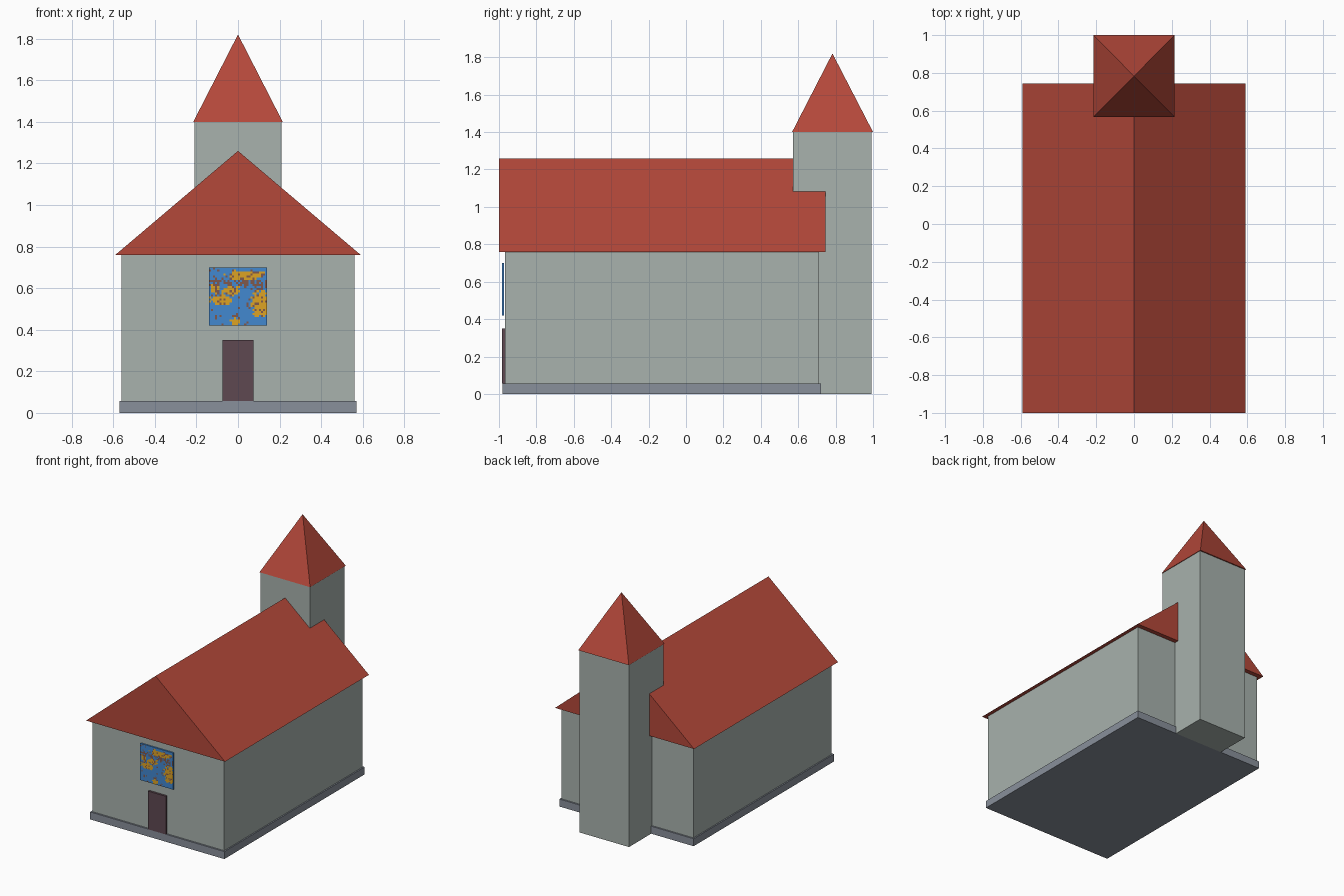
import bpy, bmesh, random
from mathutils import Vector

if "Cube" in bpy.data.objects:
    bpy.data.objects.remove(bpy.data.objects["Cube"])

random.seed(4)


def material(name, rgb):
    """Flat colour given as sRGB 0-255, stored linear."""
    m = bpy.data.materials.new(name)
    lin = [((c / 255 + 0.055) / 1.055) ** 2.4 for c in rgb]
    m.diffuse_color = (*lin, 1)
    m.use_nodes = True
    m.node_tree.nodes["Principled BSDF"].inputs["Base Color"].default_value = m.diffuse_color
    return m


WALL = material("pale grey green plaster", (168, 178, 173))
ROOF = material("red tile", (180, 72, 58))
STONE = material("blue grey stone", (137, 144, 155))
DOOR = material("dark plum wood", (94, 72, 81))
BLUE = material("blue glass", (66, 136, 208))
GOLD = material("gold glass", (222, 164, 36))
BROWN = material("brown glass", (128, 88, 76))


def finish(name, bm, *mats):
    bmesh.ops.recalc_face_normals(bm, faces=bm.faces)
    me = bpy.data.meshes.new(name)
    bm.to_mesh(me)
    bm.free()
    ob = bpy.data.objects.new(name, me)
    bpy.context.collection.objects.link(ob)
    for m in mats:
        me.materials.append(m)
    return ob


def box_mesh(hx, y0, y1, z0, z1):
    """Box centred on x = 0."""
    bm = bmesh.new()
    bmesh.ops.create_cube(bm, size=1)
    for v in bm.verts:
        v.co = (v.co.x * 2 * hx,
                y0 if v.co.y < 0 else y1,
                z0 if v.co.z < 0 else z1)
    return bm


def box(name, mat, *dims):
    return finish(name, box_mesh(*dims), mat)


def roof(name, hx, y0, y1, z0, z1, ridge):
    """Eaves rectangle rising to the points listed as ridge y values."""
    bm = box_mesh(hx, y0, y1, z0, z1)
    for v in bm.verts:
        if v.co.z > z0 + 1e-4:
            v.co.x = 0
            v.co.y = ridge[0] if v.co.y < (y0 + y1) / 2 else ridge[1]
    bmesh.ops.remove_doubles(bm, verts=bm.verts, dist=1e-4)
    bmesh.ops.dissolve_degenerate(bm, edges=bm.edges, dist=1e-4)
    return finish(name, bm, ROOF)


# Nave
box("foundation", STONE, 0.57, -0.98, 0.722, 0, 0.057)
box("nave_walls", WALL, 0.56, -0.967, 0.71, 0.05, 0.765)
roof("nave_roof", 0.59, -1.0, 0.745, 0.76, 1.26, (-1.0, 0.745))

# Bell tower at the back
box("tower", WALL, 0.21, 0.571, 0.991, 0, 1.402)
roof("tower_roof", 0.215, 0.567, 1.0, 1.40, 1.82, (0.783, 0.783))

# Front door
box("door", DOOR, 0.075, -0.983, -0.966, 0.057, 0.35)

# Stained glass: front face cut into small panes
N, W, Z0, Z1 = 28, 0.14, 0.42, 0.70
box("window_panel", BLUE, W, -0.985, -0.974, Z0, Z1)
bm = bmesh.new()
bmesh.ops.create_grid(bm, x_segments=N, y_segments=N, size=0.5)
# Gold patches: centre u, centre v, radius u, radius v
patches = [(0.62, 0.86, 0.34, 0.10), (0.88, 0.38, 0.16, 0.26),
           (0.20, 0.44, 0.20, 0.10), (0.38, 0.60, 0.16, 0.09),
           (0.45, 0.06, 0.09, 0.07), (0.10, 0.62, 0.09, 0.10)]
for f in bm.faces:
    c = f.calc_center_median()
    u, v = c.x + 0.5, c.y + 0.5
    gold = any(((u - a) / ra) ** 2 + ((v - b) / rb) ** 2 < random.uniform(0.4, 1.3)
               for a, b, ra, rb in patches)
    f.material_index = 1 if gold else 0
    if random.random() < (0.6 if 0.68 < v < 0.78 else 0.22 if gold else 0.07):
        f.material_index = 2
for vert in bm.verts:
    x, y = vert.co.x, vert.co.y
    vert.co = Vector((x * 2 * W, -0.987, Z0 + (y + 0.5) * (Z1 - Z0)))
glass = finish("stained_glass", bm, BLUE, GOLD, BROWN)
# Face the panes outward
if glass.data.polygons[0].normal.y > 0:
    glass.data.flip_normals()
